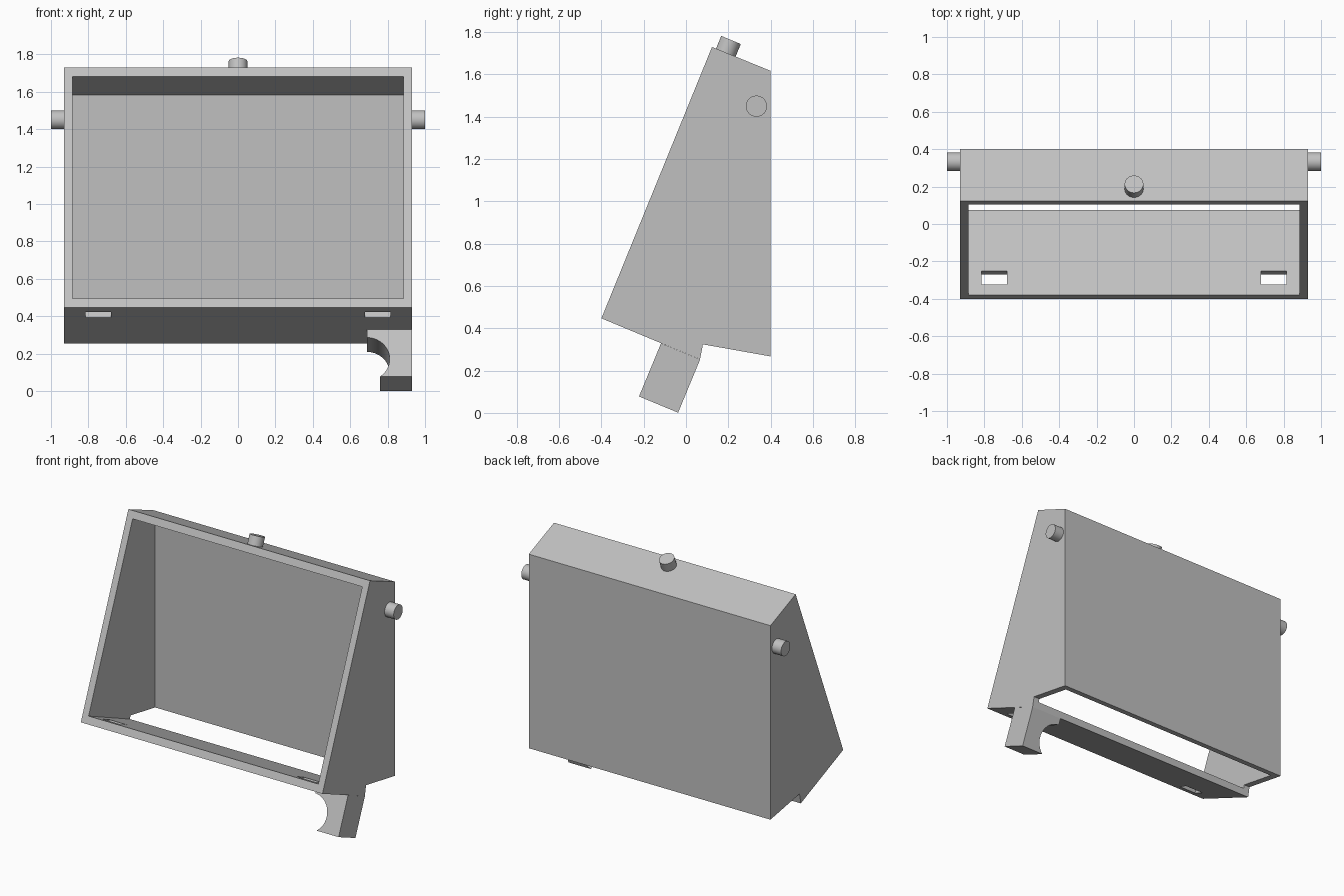
import bpy, bmesh, math
from mathutils import Vector

cube = bpy.data.objects.get("Cube")
if cube:
    bpy.data.objects.remove(cube)

grey = bpy.data.materials.new("plain grey")
grey.use_nodes = True
COLOUR = (0.53, 0.53, 0.53, 1)
grey.diffuse_color = COLOUR
grey.node_tree.nodes["Principled BSDF"].inputs["Base Color"].default_value = COLOUR

# Directions of the tilted frame, in the side plane
DOWN = Vector((0, -0.383, -0.924))
BACK = Vector((0, 0.924, -0.383))


def extrude(name, points, sweep):
    """Solid made by sweeping a flat outline along a vector."""
    bm = bmesh.new()
    face = bm.faces.new([bm.verts.new(p) for p in points])
    new = bmesh.ops.extrude_face_region(bm, geom=[face])["geom"]
    bmesh.ops.translate(bm, vec=sweep, verts=[v for v in new if isinstance(v, bmesh.types.BMVert)])
    bmesh.ops.recalc_face_normals(bm, faces=bm.faces)
    mesh = bpy.data.meshes.new(name)
    bm.to_mesh(mesh)
    bm.free()
    mesh.materials.append(grey)
    obj = bpy.data.objects.new(name, mesh)
    bpy.context.collection.objects.link(obj)
    return obj


def side_prism(name, profile, half_width, x=0):
    return extrude(name, [(x - half_width, y, z) for y, z in profile], Vector((2 * half_width, 0, 0)))


def cut(obj, cutter):
    cutter.hide_render = True
    cutter.hide_set(True)
    mod = obj.modifiers.new("cut", "BOOLEAN")
    mod.operation = "DIFFERENCE"
    mod.solver = "EXACT"
    mod.object = cutter
    bpy.context.view_layer.objects.active = obj
    bpy.ops.object.modifier_apply(modifier=mod.name)
    bpy.data.objects.remove(cutter)


def peg(name, base, direction, length):
    direction = Vector(direction).normalized()
    start = Vector(base) - direction * 0.02
    bpy.ops.mesh.primitive_cylinder_add(
        vertices=48, radius=0.05, depth=length + 0.02,
        location=start + direction * (length + 0.02) / 2,
        rotation=direction.to_track_quat("Z", "Y").to_euler())
    obj = bpy.context.object
    obj.name = name
    obj.data.materials.append(grey)
    bpy.ops.object.shade_smooth_by_angle(angle=math.radians(30))


# Housing: wedge-shaped box, hollow, open at the front and under the back
housing = side_prism("housing", [(-0.4, 0.447), (0.123, 1.73), (0.4, 1.617), (0.4, 0.267),
                                 (0.08, 0.324), (0.066, 0.253)], 0.93)
cut(housing, side_prism("hollow", [(-0.48, 0.538), (0.0, 1.725), (0.352, 1.582),
                                   (0.352, 0.15), (0.0753, 0.15), (0.0753, 0.3)], 0.884))

# Slots through the sloping floor
for x in (-0.747, 0.747):
    front = Vector((0, -0.334, 0.447))
    corners = [front - DOWN * 0.06, front + DOWN * 0.08]
    corners += [c + BACK * 0.08 for c in reversed(corners)]
    cut(housing, side_prism("slot", [(c.y, c.z) for c in corners], 0.0675, x))

# Leg under one end, with a round notch on its inner side
top = Vector((0, -0.118, 0.329))
outline = [(0.93, 0), (0.93, 0.272), (0.761, 0.272)]
start, end = math.asin(0.101 / 0.125), -math.acos(0.004 / 0.125)
for i in range(25):
    a = start + (end - start) * i / 24
    outline.append((0.686 + 0.125 * math.cos(a), 0.171 + 0.125 * math.sin(a)))
outline.append((0.69, 0))
leg = extrude("notched_leg", [top + DOWN * s + Vector((x, 0, 0)) for x, s in outline], BACK * 0.2)
bpy.ops.object.select_all(action="DESELECT")
leg.select_set(True)
bpy.context.view_layer.objects.active = leg
bpy.ops.object.shade_smooth_by_angle(angle=math.radians(30))

# Pegs on the top and both sides
peg("top_peg", (0, 0.188, 1.703), -DOWN, 0.065)
for name, s in (("left_peg", 1), ("right_peg", -1)):
    peg(name, (0.93 * s, 0.333, 1.45), (s, 0, 0), 0.07)
